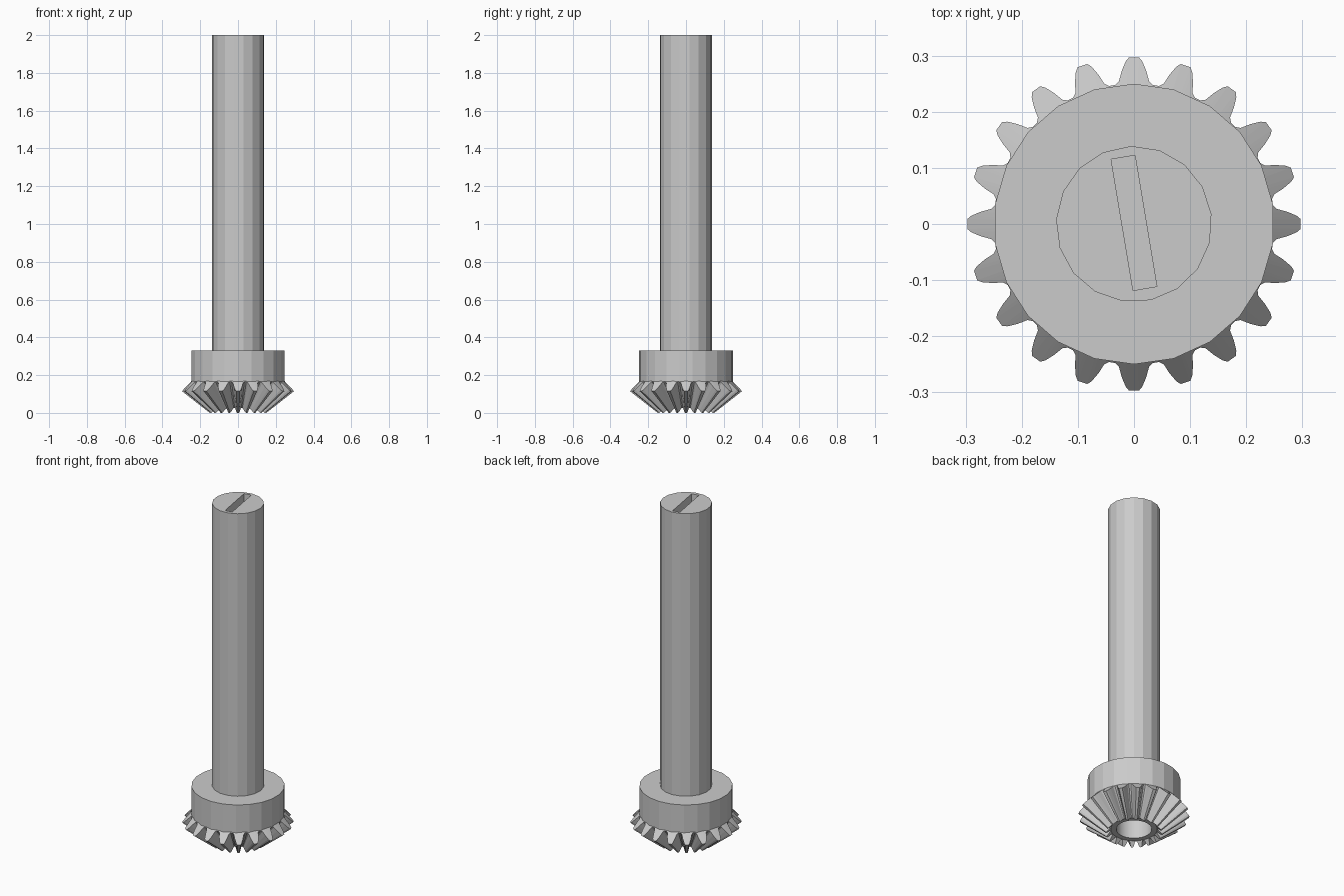
import bpy, bmesh
from math import sin, cos, radians, pi

if "Cube" in bpy.data.objects:
    bpy.data.objects.remove(bpy.data.objects["Cube"])

TEETH = 20
APEX_Z = -0.117                  # cone apex shared by all teeth
ROOT, TIP = (0.250, 0.165), (0.297, 0.115)   # (radius, z) at the wide end
# half tooth outline: (half width, height from root 0 to tip 1)
TOOTH = [(0.034, 0.0), (0.027, 0.12), (0.022, 0.5), (0.015, 0.85), (0.009, 1.0)]


def add_object(name, bm):
    bmesh.ops.recalc_face_normals(bm, faces=bm.faces)
    mesh = bpy.data.meshes.new(name)
    bm.to_mesh(mesh)
    bm.free()
    obj = bpy.data.objects.new(name, mesh)
    bpy.context.collection.objects.link(obj)
    return obj


def prism(name, radius, z0, z1, sides, start, bottom=True):
    bm = bmesh.new()
    rings = [[bm.verts.new((radius * cos(start + 2 * pi * i / sides),
                            radius * sin(start + 2 * pi * i / sides), z))
              for i in range(sides)] for z in (z0, z1)]
    bridge(bm, rings[0], rings[1])
    bm.faces.new(rings[1])
    if bottom:
        bm.faces.new(rings[0])
    return add_object(name, bm)


def bridge(bm, a, b):
    n = len(a)
    for i in range(n):
        j = (i + 1) % n
        bm.faces.new((a[i], a[j], b[j], b[i]))


# bevel gear with a blind bore
outline = [(-w, t) for w, t in TOOTH] + [(w, t) for w, t in reversed(TOOTH)]
points = []
for k in range(TEETH):
    for w, t in outline:
        r = ROOT[0] + (TIP[0] - ROOT[0]) * t
        points.append((2 * pi * k / TEETH + w / r, t))

bm = bmesh.new()


def tooth_ring(scale, flat=None):
    ring = []
    for a, t in points:
        t = t if flat is None else flat
        r = (ROOT[0] + (TIP[0] - ROOT[0]) * t) * scale
        z = APEX_Z + (ROOT[1] + (TIP[1] - ROOT[1]) * t - APEX_Z) * scale
        ring.append(bm.verts.new((r * cos(a), r * sin(a), z)))
    return ring


def round_ring(r, z):
    return [bm.verts.new((r * cos(a), r * sin(a), z)) for a, _ in points]


rings = [tooth_ring(1, -0.08), tooth_ring(1), tooth_ring(0.505),
         tooth_ring(0.505, -0.08), round_ring(0.095, 0.027), round_ring(0.095, 0.16)]
for a, b in zip(rings, rings[1:]):
    bridge(bm, a, b)
bm.faces.new(rings[-1])
add_object("bevel_gear", bm)

# collar above the gear
prism("collar", 0.25, 0.163, 0.33, 22, pi / 2, bottom=False)

# shaft with a screwdriver slot in its top
shaft = prism("shaft", 0.139, 0.32, 2.0, 17, radians(92))
bm = bmesh.new()
bmesh.ops.create_cube(bm, size=1)
slot = add_object("slot_cutter", bm)
slot.scale = (0.043, 0.237, 0.2)
slot.location = (0, 0.002, 2.0)
slot.rotation_euler.z = radians(9.5)
slot.hide_render = True
slot.hide_set(True)
cut = shaft.modifiers.new("slot", 'BOOLEAN')
cut.operation = 'DIFFERENCE'
cut.object = slot
